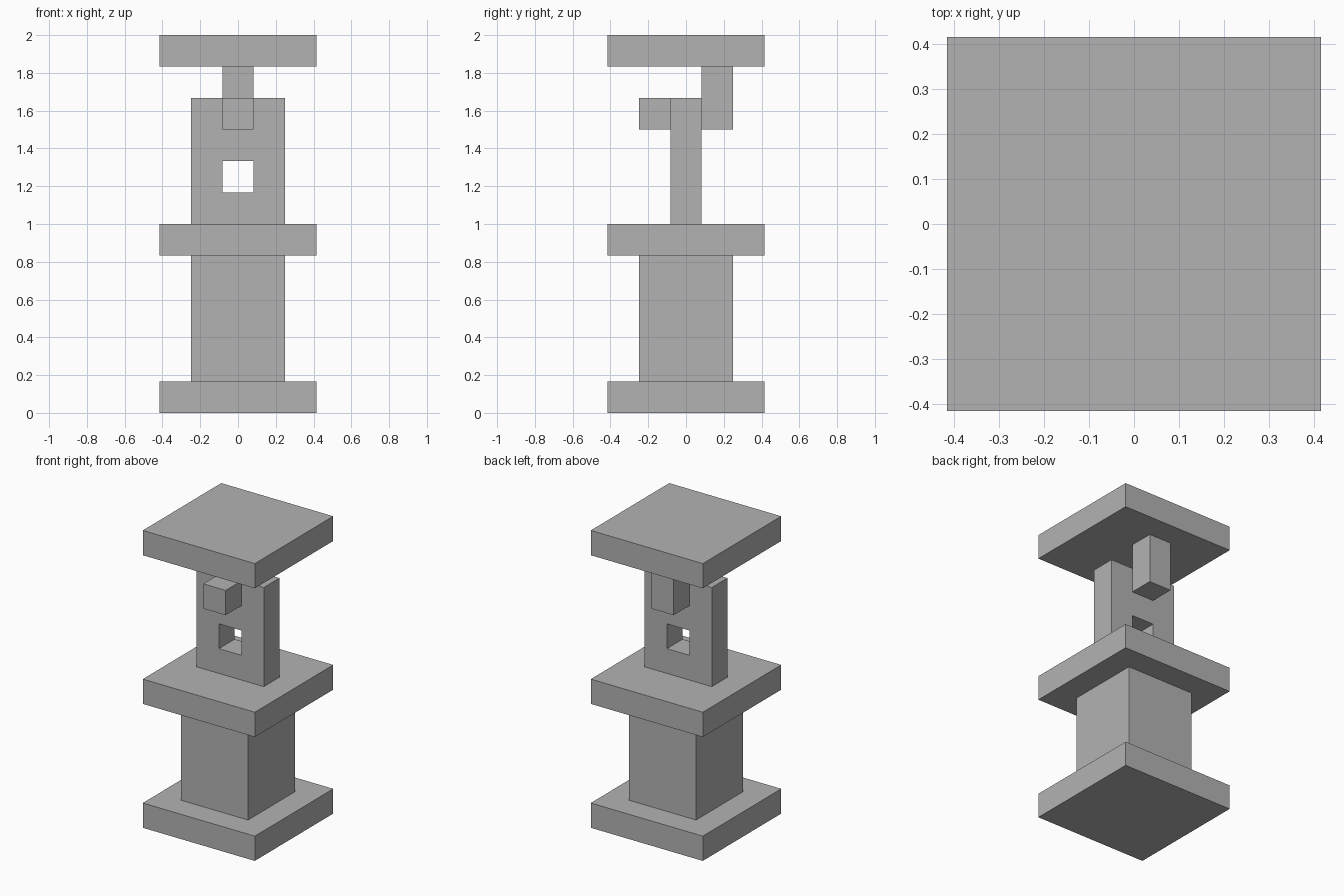
import bpy
import bmesh
from mathutils import Vector

if "Cube" in bpy.data.objects:
    bpy.data.objects.remove(bpy.data.objects["Cube"], do_unlink=True)

U = 1 / 6  # block unit: the model is twelve units tall

stone = bpy.data.materials.new("grey_stone")
stone.use_nodes = True
stone.diffuse_color = (0.45, 0.45, 0.45, 1)
stone.node_tree.nodes["Principled BSDF"].inputs["Base Color"].default_value = stone.diffuse_color


def block(name, size, bottom, y=0):
    """Box with size in units, its base at height bottom, centred on x = 0."""
    bm = bmesh.new()
    bmesh.ops.create_cube(bm, size=1)
    for v in bm.verts:
        v.co = Vector((v.co.x * size[0],
                       v.co.y * size[1] + y,
                       (v.co.z + 0.5) * size[2] + bottom)) * U
    mesh = bpy.data.meshes.new(name)
    bm.to_mesh(mesh)
    bm.free()
    mesh.materials.append(stone)
    obj = bpy.data.objects.new(name, mesh)
    bpy.context.collection.objects.link(obj)
    return obj


# Three equal square slabs
for name, bottom in (("base_slab", 0), ("middle_slab", 5), ("top_slab", 11)):
    block(name, (5, 5, 1), bottom)

# Thick lower column
block("lower_column", (3, 3, 4), 1)

# Upright wall with a square window through it
wall = block("upper_wall", (3, 1, 4), 6)
cutter = block("window_cutter", (1, 3, 1), 7)
cutter.hide_render = True
cutter.hide_viewport = True
cut = wall.modifiers.new("window", "BOOLEAN")
cut.operation = "DIFFERENCE"
cut.solver = "EXACT"
cut.object = cutter

# Front knob, and the rear post that carries the top slab
block("front_knob", (1, 1, 1), 9, y=-1)
block("rear_post", (1, 1, 2), 9, y=1)
